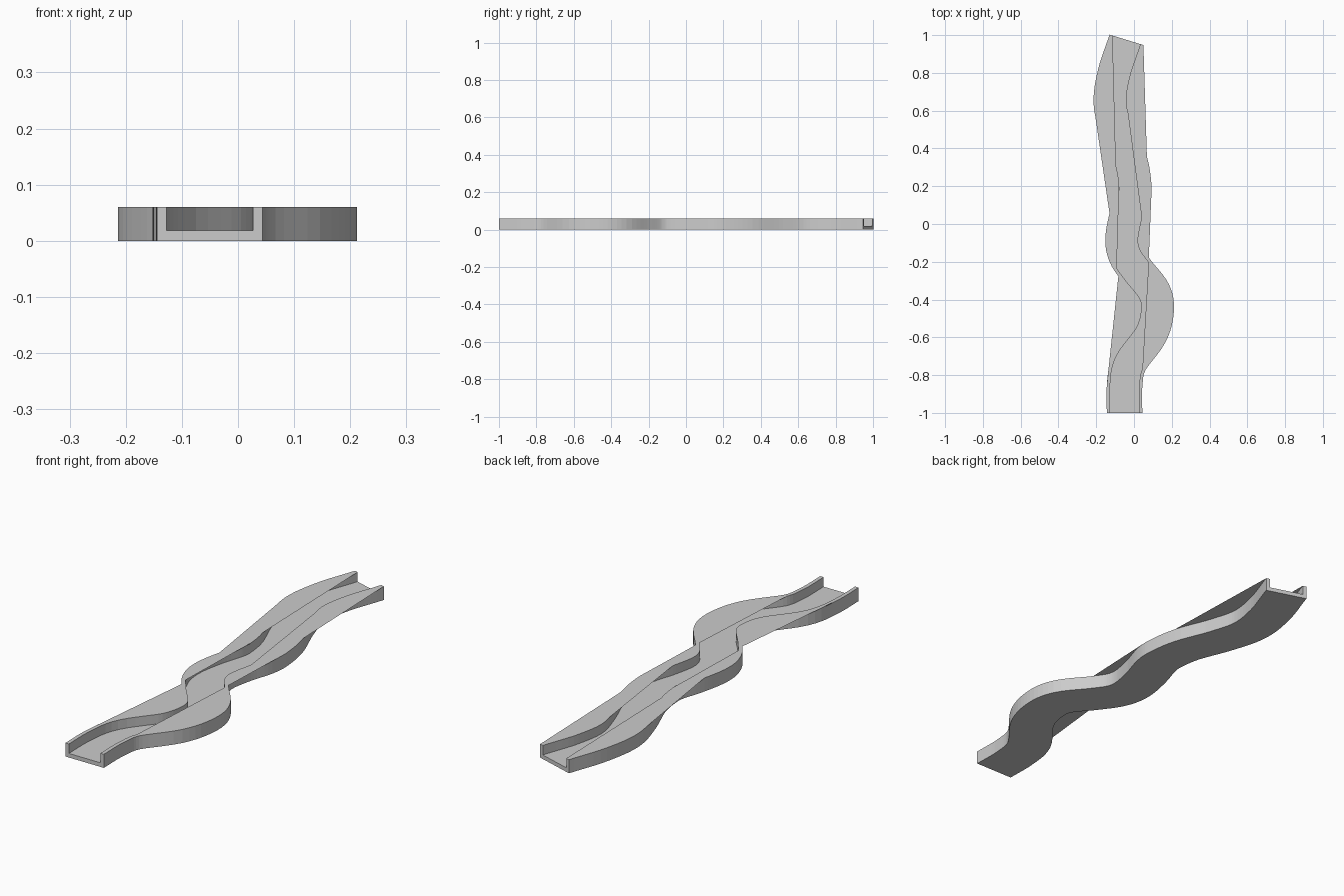
import bpy, bmesh
from mathutils import Vector

if "Cube" in bpy.data.objects:
    bpy.data.objects.remove(bpy.data.objects["Cube"])

H, FLOOR = 0.06, 0.018       # wall height, floor thickness
OUT, INN = 0.094, 0.077      # half widths outside / inside the walls

# centre line of the winding channel
KEYS = [Vector(p) for p in [
    (-0.05, -1.0), (-0.05, -0.86), (-0.025, -0.735), (0.083, -0.583), (0.117, -0.46),
    (0.1, -0.36), (0.015, -0.25), (-0.042, -0.165), (-0.058, -0.08), (-0.038, 0.035),
    (-0.007, 0.14), (-0.002, 0.21), (-0.022, 0.33), (-0.083, 0.49), (-0.12, 0.64),
    (-0.098, 0.8), (-0.04, 0.975)]]


def spline(keys, steps=6):
    """Catmull-Rom points and right-hand normals."""
    ext = [keys[0] + Vector((0, -0.14))] + keys + [keys[-1] + Vector((0.05, 0.175))]
    pts, nrm = [], []
    for i in range(1, len(ext) - 2):
        a, b, c, d = ext[i - 1:i + 3]
        last = i == len(ext) - 3
        for s in range(steps + last):
            t = s / steps
            pts.append(0.5 * (2 * b + (c - a) * t + (2 * a - 5 * b + 4 * c - d) * t * t
                              + (3 * b - a - 3 * c + d) * t ** 3))
            g = ((c - a) + 2 * (2 * a - 5 * b + 4 * c - d) * t
                 + 3 * (3 * b - a - 3 * c + d) * t * t).normalized()
            nrm.append(Vector((g.y, -g.x)))
    return pts, nrm


PTS, NRM = spline(KEYS)


def offset(w):
    return [p + n * w for p, n in zip(PTS, NRM)]


def bridged(w, spans):
    """Offset line with straight chords across the given y spans."""
    line = offset(w)
    for y0, y1 in spans:
        idx = [i for i, p in enumerate(line) if y0 <= p.y <= y1]
        i0, i1 = idx[0], idx[-1]
        a, b = line[i0].copy(), line[i1].copy()
        for i in range(i0, i1 + 1):
            line[i] = a.lerp(b, (i - i0) / (i1 - i0))
    return line


def finish(name, bm):
    me = bpy.data.meshes.new(name)
    bm.to_mesh(me)
    bm.free()
    ob = bpy.data.objects.new(name, me)
    bpy.context.collection.objects.link(ob)


# U-shaped channel: outer walls, underside, inner walls and floor
bm = bmesh.new()
PROFILE = [(-OUT, H), (-OUT, 0), (OUT, 0), (OUT, H),
           (INN, H), (INN, FLOOR), (-INN, FLOOR), (-INN, H)]
rows = [[bm.verts.new((p.x, p.y, z)) for p in offset(w)] for w, z in PROFILE]
for k in (0, 1, 2, 4, 5, 6):
    a, b = rows[k], rows[k + 1]
    for i in range(len(PTS) - 1):
        bm.faces.new((a[i], a[i + 1], b[i + 1], b[i]))
bm.faces.new([r[0] for r in rows])
bm.faces.new([r[-1] for r in reversed(rows)])
finish("winding_channel", bm)


# flat rims that cut straight across the bends
def rim(name, left, right):
    bm = bmesh.new()
    a, b = [[bm.verts.new((p.x, p.y, H)) for p in ln] for ln in (left, right)]
    for i in range(len(a) - 1):
        bm.faces.new((a[i], b[i], b[i + 1], a[i + 1]))
    finish(name, bm)


rim("left_rim",
    bridged(-OUT, [(-0.86, -0.27), (0.05, 0.6)]),
    bridged(-INN, [(-0.25, 0.21), (0.29, 1.01)]))
rim("right_rim",
    bridged(INN, [(-0.78, -0.19), (0.03, 0.6)]),
    bridged(OUT, [(-0.19, 0.2), (0.35, 0.96)]))
